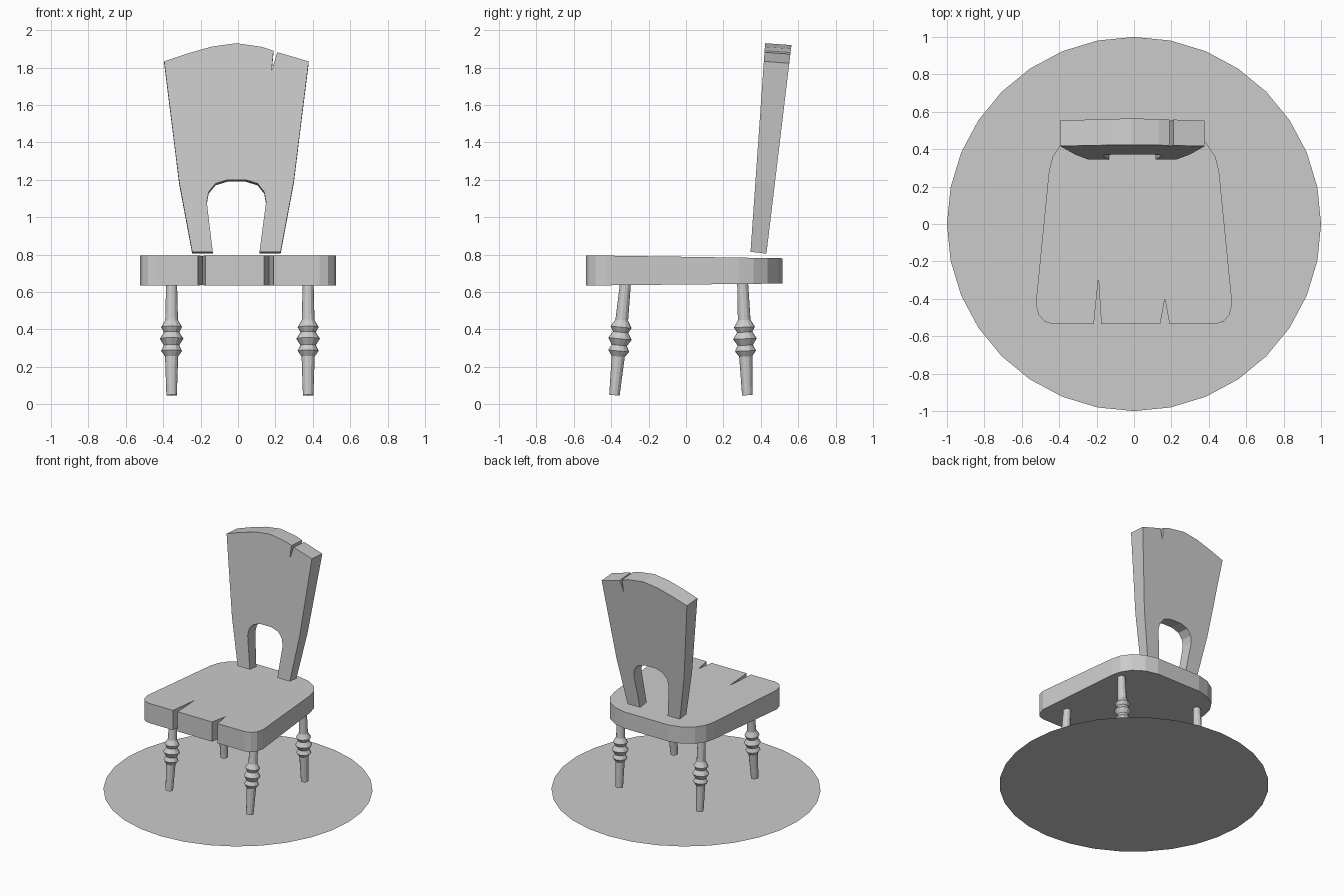
import bpy, bmesh
from math import pi, cos, sin
from mathutils import Vector

if "Cube" in bpy.data.objects:
    bpy.data.objects.remove(bpy.data.objects["Cube"])


def make_object(name, bm):
    bmesh.ops.recalc_face_normals(bm, faces=bm.faces)
    mesh = bpy.data.meshes.new(name)
    bm.to_mesh(mesh)
    bm.free()
    obj = bpy.data.objects.new(name, mesh)
    bpy.context.collection.objects.link(obj)
    return obj


def bridge(bm, a, b):
    for i in range(len(a)):
        j = (i + 1) % len(a)
        bm.faces.new((a[i], a[j], b[j], b[i]))


def slab(name, outline, side_a, side_b):
    """Solid between two mapped copies of a 2D outline."""
    bm = bmesh.new()
    a = [bm.verts.new(side_a(u, v)) for u, v in outline]
    b = [bm.verts.new(side_b(u, v)) for u, v in outline]
    bridge(bm, a, b)
    bm.faces.new(a)
    bm.faces.new(b)
    return make_object(name, bm)


def turned_leg(name, top, bottom, sides=12):
    """Lathe the leg profile (height, radius) around a leaning axis."""
    profile = [(0.655, 0.029), (0.45, 0.034), (0.412, 0.056), (0.385, 0.041),
               (0.35, 0.063), (0.315, 0.041), (0.285, 0.056), (0.255, 0.035),
               (0.048, 0.028)]
    top, bottom = Vector(top), Vector(bottom)
    axis = (top - bottom).normalized()
    across = Vector((1, 0, 0))
    depth = axis.cross(across)
    bm = bmesh.new()
    rings = []
    for z, r in profile:
        c = bottom.lerp(top, (z - bottom.z) / (top.z - bottom.z))
        rings.append([bm.verts.new(c + r * (cos(2 * pi * i / sides) * across
                                            + sin(2 * pi * i / sides) * depth))
                      for i in range(sides)])
    for a, b in zip(rings, rings[1:]):
        bridge(bm, a, b)
    bm.faces.new(rings[0])
    bm.faces.new(rings[-1])
    return make_object(name, bm)


# Round flat base
bm = bmesh.new()
bmesh.ops.create_circle(bm, cap_ends=True, segments=32, radius=1)
make_object("base_disc", bm)

# Seat: mirrored outline with two cracks in the front edge, thinner at the back
half = [(0.435, -0.535), (0.48, -0.52), (0.51, -0.485), (0.525, -0.425),
        (0.455, 0.28), (0.435, 0.36), (0.385, 0.435), (0.30, 0.49), (0.20, 0.515)]
cracks = [(-0.215, -0.535), (-0.19, -0.29), (-0.175, -0.535),
          (0.14, -0.535), (0.165, -0.40), (0.19, -0.535)]
seat = cracks + half + [(-x, y) for x, y in reversed(half)]
slab("seat", seat,
     lambda x, y: (x, y, 0.788 - 0.015 * y),
     lambda x, y: (x, y, 0.640 + 0.010 * y))

# Backrest: leaning board with an arched opening below and a crack on top
back = [(-0.245, 0.815), (-0.315, 1.19), (-0.395, 1.833), (-0.27, 1.875),
        (-0.14, 1.912), (-0.01, 1.93), (0.13, 1.91), (0.19, 1.89),
        (0.18, 1.785), (0.21, 1.882), (0.378, 1.833), (0.298, 1.19),
        (0.228, 0.815), (0.115, 0.815), (0.15, 1.08), (0.14, 1.135),
        (0.105, 1.18), (0.04, 1.2), (-0.055, 1.2), (-0.12, 1.18),
        (-0.157, 1.135), (-0.167, 1.08), (-0.135, 0.815)]
slab("backrest", back,
     lambda x, z: (x, 0.345 + 0.07 * (z - 0.815), z),
     lambda x, z: (x, 0.430 + 0.12 * (z - 0.815), z - 0.01))

# Four turned legs
for side, x in (("left", -0.355), ("right", 0.375)):
    turned_leg("front_leg_" + side, (x, -0.325, 0.635), (x, -0.383, 0.045))
    turned_leg("back_leg_" + side, (x, 0.303, 0.645), (x, 0.328, 0.045))
